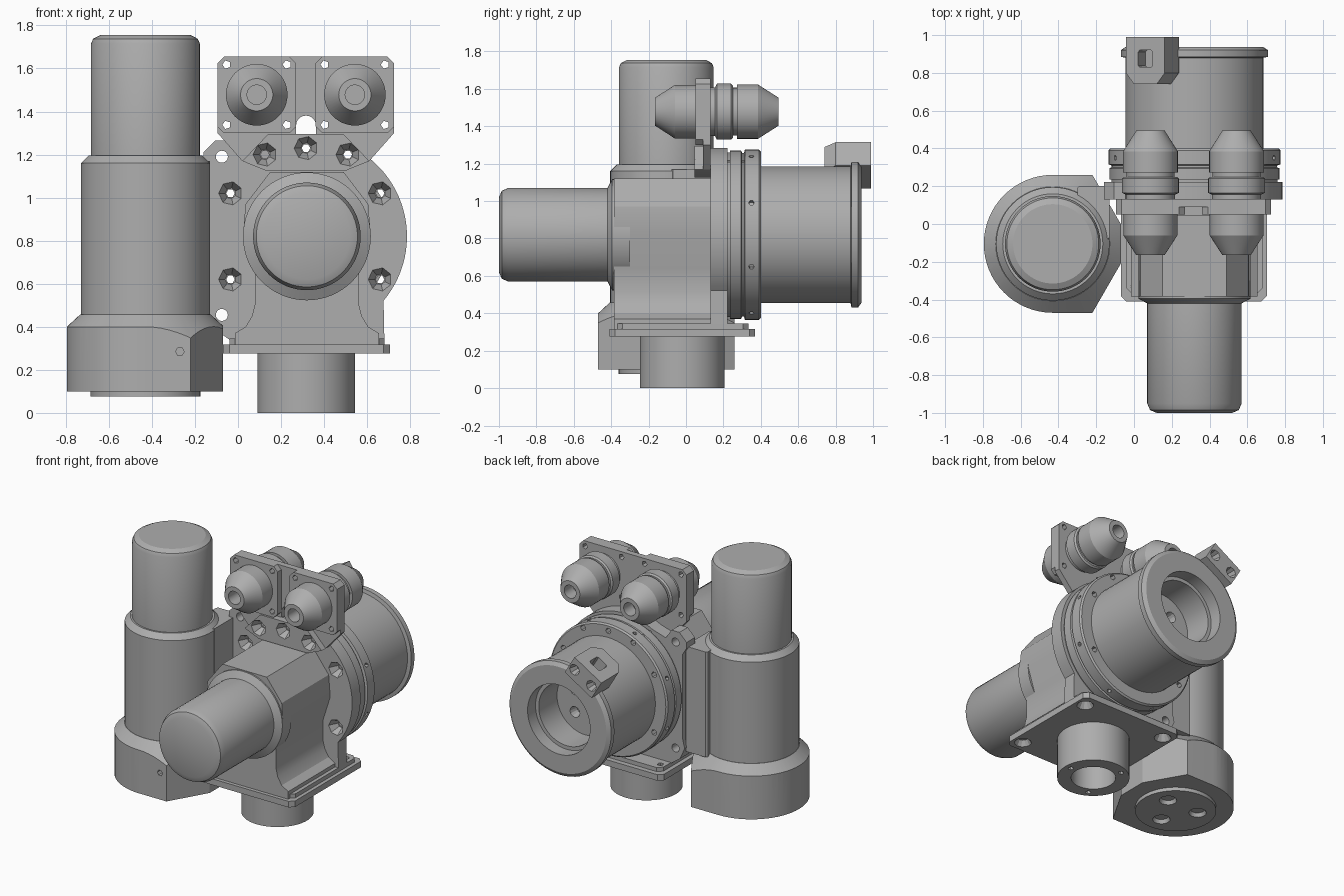
import bpy, bmesh, math
from mathutils import Matrix, Vector

if "Cube" in bpy.data.objects:
    bpy.data.objects.remove(bpy.data.objects["Cube"])

grey = bpy.data.materials.new("machined grey")
grey.use_nodes = True
grey.diffuse_color = (0.42, 0.42, 0.42, 1)
grey.node_tree.nodes["Principled BSDF"].inputs["Base Color"].default_value = grey.diffuse_color

UP, DOWN, BACK, FRONT = (0, 0, 1), (0, 0, -1), (0, 1, 0), (0, -1, 0)
CX, CZ = 0.32, 0.82            # main horizontal axis
TX, TY = -0.43, -0.105         # side tower axis
parts = []


def finish(name, bm, matrix):
    bmesh.ops.recalc_face_normals(bm, faces=bm.faces)
    bm.transform(matrix)
    mesh = bpy.data.meshes.new(name)
    bm.to_mesh(mesh)
    bm.free()
    mesh.materials.append(grey)
    ob = bpy.data.objects.new(name, mesh)
    bpy.context.collection.objects.link(ob)
    parts.append(ob)
    return ob


def lathe(name, profile, origin, axis, sides=64):
    """Turn (radius, height) points around an axis."""
    bm = bmesh.new()
    rings = []
    for r, h in profile:
        count = sides if r > 0 else 1
        rings.append([bm.verts.new((r * math.cos(2 * math.pi * i / sides),
                                    r * math.sin(2 * math.pi * i / sides), h))
                      for i in range(count)])
    for a, b in zip(rings, rings[1:]):
        for i in range(sides):
            j = (i + 1) % sides
            quad = [a[i % len(a)], a[j % len(a)], b[j % len(b)], b[i % len(b)]]
            bm.faces.new(list(dict.fromkeys(quad)))
    turn = Vector(axis).to_track_quat('Z', 'Y').to_matrix().to_4x4()
    return finish(name, bm, Matrix.Translation(origin) @ turn)


def prism(name, points, low, high, along='Z', matrix=Matrix()):
    """Extrude an outline: (x, y) along z, or (x, z) along y."""
    bm = bmesh.new()
    place = (lambda p, h: (p[0], p[1], h)) if along == 'Z' else (lambda p, h: (p[0], h, p[1]))
    face = bm.faces.new([bm.verts.new(place(p, low)) for p in points])
    new = bmesh.ops.extrude_face_region(bm, geom=[face])["geom"]
    shift = Vector(place((0, 0), high - low))
    bmesh.ops.translate(bm, vec=shift, verts=[v for v in new if isinstance(v, bmesh.types.BMVert)])
    return finish(name, bm, matrix)


def plate(x0, x1, y0, y1, c=0.03):
    """Rectangle outline with clipped corners."""
    return [(x0 + c, y0), (x1 - c, y0), (x1, y0 + c), (x1, y1 - c),
            (x1 - c, y1), (x0 + c, y1), (x0, y1 - c), (x0, y0 + c)]


def arc(cx, cy, r, start, end, steps):
    return [(cx + r * math.cos(math.radians(start + (end - start) * i / steps)),
             cy + r * math.sin(math.radians(start + (end - start) * i / steps)))
            for i in range(steps + 1)]


def boolean(targets, tool, mode='DIFFERENCE'):
    for ob in targets:
        mod = ob.modifiers.new("cut", 'BOOLEAN')
        mod.operation, mod.object, mod.solver = mode, tool, 'EXACT'
        bpy.context.view_layer.update()
        mesh = bpy.data.meshes.new_from_object(
            ob.evaluated_get(bpy.context.evaluated_depsgraph_get()))
        ob.modifiers.clear()
        ob.data = mesh
    parts.remove(tool)
    bpy.data.objects.remove(tool)


def sink(targets, at, axis, r1, r2, depth, sides=6):
    """Cut a straight or tapered hole."""
    boolean(targets, lathe("cutter", [(0, -0.01), (r1, -0.01), (r2, depth), (0, depth)],
                           at, axis, sides))


# Side tower: foot, body and cap
lathe("tower_body", [(0, 0.3), (0.3, 0.3), (0.3, 1.16), (0.265, 1.195), (0.253, 1.195),
                     (0.253, 1.715), (0.243, 1.738), (0.21, 1.755), (0, 1.755)], (TX, TY, 0), UP)
foot = prism("tower_foot", arc(TX, TY, 0.365, 90, 270, 32)
             + [(-0.22, -0.47), (-0.07, -0.21), (-0.07, 0), (-0.22, 0.26)], 0.1, 0.458)
boolean([foot], lathe("cutter", [(0, 0.05), (0.69, 0.05), (0.69, 0.1), (0.3, 0.46), (0, 0.46)],
                      (TX, TY, 0), UP), 'INTERSECT')
foot_disc = lathe("tower_foot_disc", [(0, 0.075), (0.255, 0.075), (0.255, 0.15), (0, 0.15)],
                  (TX, TY, 0), UP)
for x, y in arc(TX, TY, 0.14, 30, 270, 2):
    sink([foot_disc], (x, y, 0.075), UP, 0.06, 0.03, 0.06, 16)
sink([foot], (-0.27, -0.47, 0.285), BACK, 0.02, 0.02, 0.05)
prism("tower_mount", plate(-0.3, -0.13, -0.08, 0.2, 0.01), 0.44, 1.17)

# Front motor
lathe("front_motor", [(0, -1), (0.2, -1), (0.235, -0.985), (0.25, -0.95), (0.25, -0.42),
                      (0.297, -0.395), (0.297, -0.3), (0, -0.3)], (CX, 0, CZ), BACK)

# Gearbox housing, mirrored profile
side = [(0.17, 1.12), (0.285, 0.97), (0.297, 0.82), (0.24, 0.64), (0.24, 0.51),
        (0.255, 0.45), (0.285, 0.4), (0.335, 0.37), (0.335, 0.31)]
prism("gearbox_housing", [(CX + x, z) for x, z in side]
      + [(CX - x, z) for x, z in reversed(side)], -0.385, 0.16, 'Y')

# Base plates with corner screw holes, and outlet pipe
base = prism("base_plate", plate(-0.07, 0.705, -0.41, 0.37), 0.275, 0.317)
base_top = prism("base_step", plate(-0.04, 0.68, -0.37, 0.335), 0.316, 0.345)
for x in (0.0, 0.635):
    for y in (-0.33, 0.28):
        sink([base, base_top], (x, y, 0.275), UP, 0.06, 0.022, 0.05, 12)
        sink([base, base_top], (x, y, 0.3), UP, 0.02, 0.02, 0.1)
pipe = lathe("outlet_pipe", [(0, 0.2), (0.14, 0.2), (0.14, 0), (0.227, 0),
                             (0.227, 0.29), (0, 0.29)], (0.317, -0.02, 0), UP)
for x, y in arc(0.317, -0.02, 0.185, 0, 240, 2):
    sink([pipe], (x, y, 0), UP, 0.018, 0.018, 0.04)

# Mounting flange with tabs on the tower side
flange = prism("mounting_flange", arc(CX, CZ, 0.465, -40, 118, 40)
               + [(-0.0, 1.2), (-0.045, 1.265), (-0.105, 1.265), (-0.16, 1.21), (-0.16, 1.17),
                  (-0.13, 1.12), (-0.13, 0.53), (-0.145, 0.47), (-0.11, 0.39), (-0.04, 0.34),
                  (0.68, 0.34)], 0.13, 0.222, 'Y')
for z in (1.19, 0.455):
    sink([flange], (-0.075, 0.13, z), BACK, 0.028, 0.028, 0.2, 16)

# Clamping rings
rings = lathe("clamp_rings", [(0, 0.2), (0.44, 0.2), (0.44, 0.235), (0.45, 0.235), (0.45, 0.295),
                              (0.438, 0.3), (0.438, 0.31), (0.455, 0.315), (0.455, 0.39),
                              (0.445, 0.4), (0, 0.4)], (CX, 0, CZ), BACK)
for x, z in arc(CX, CZ, 0.46, 22, 338, 7):
    sink([rings], (x, 0.35, z), (CX - x, 0, CZ - z), 0.015, 0.015, 0.03)

# Rear barrel with stepped bore
barrel = lathe("rear_barrel", [(0, 0.39), (0.365, 0.39), (0.365, 0.88), (0.39, 0.885),
                               (0.39, 0.92), (0.365, 0.937), (0.24, 0.937), (0.24, 0.85),
                               (0.215, 0.85), (0.215, 0.65), (0, 0.65)], (CX, 0, CZ), BACK)
for x, z in arc(CX, CZ, 0.11, 45, 315, 3):
    sink([barrel], (x, 0.65, z), FRONT, 0.04, 0.025, 0.06, 12)

# Tilted clamp block on the barrel rim
tilt = Matrix.Translation((CX, 0, CZ)) @ Matrix.Rotation(math.radians(-31), 4, 'Y')
block = prism("rim_clamp", [(-0.12, 0.8), (-0.07, 0.74), (0.07, 0.74), (0.12, 0.8),
                            (0.12, 0.99), (-0.12, 0.99)], 0.36, 0.505, matrix=tilt)
boolean([block], prism("cutter", plate(-0.045, 0.045, 0.83, 0.92, 0.01), 0.43, 0.6, matrix=tilt))
for t in (-0.075, 0.075):
    sink([block], tilt @ Vector((t, 0.99, 0.43)), FRONT, 0.04, 0.025, 0.06, 8)

# Connector bracket with arched window
bracket = prism("connector_bracket", [
    (-0.095, 1.3), (0.02, 1.17), (0.13, 1.125), (0.5, 1.125), (0.61, 1.17), (0.725, 1.3),
    (0.725, 1.625), (0.695, 1.655), (-0.065, 1.655), (-0.095, 1.625)], 0.09, 0.132, 'Y')
boolean([bracket], prism("cutter", [(0.27, 1.29), (0.362, 1.29)]
                         + arc(0.316, 1.335, 0.046, 0, 180, 10), 0, 0.2, 'Y'))
neck = prism("bracket_neck", [(0.02, 1.17), (0.13, 1.125), (0.5, 1.125), (0.61, 1.17),
                              (0.49, 1.295), (0.14, 1.295)], 0.045, 0.095, 'Y')

# Flange screws: upper ones start at the neck, the rest at the flange
screws = [(-0.035, 1.02), (0.66, 1.02), (0.66, 0.62), (-0.035, 0.62),
          (0.125, 1.2), (0.51, 1.2), (0.316, 1.23)]
for x, z in screws:
    upper = z > 1.1
    sink([neck, bracket] if upper else [flange], (x, 0.045 if upper else 0.13, z),
         BACK, 0.06, 0.025, 0.06, 7)
    sink([neck, bracket, flange, rings], (x, 0, z), BACK, 0.02, 0.02, 0.5)

# Pair of cable connectors on square plates
front = [(0, 0.06), (0.143, 0.06), (0.143, -0.06), (0.075, -0.165), (0.045, -0.165),
         (0.045, -0.05), (0, -0.05)]
rear = [(0, 0.12), (0.13, 0.12), (0.13, 0.155), (0.15, 0.165), (0.15, 0.24), (0.14, 0.25),
        (0.128, 0.25), (0.128, 0.272), (0.145, 0.272), (0.145, 0.385), (0.075, 0.495),
        (0.045, 0.495), (0.045, 0.4), (0, 0.4)]
for label, x in (("right", 0.087), ("left", 0.543)):
    face = prism(label + "_connector_plate", plate(x - 0.182, x + 0.182, 1.3, 1.655), 0.05, 0.091, 'Y')
    for dx in (-0.14, 0.14):
        for dz in (-0.14, 0.14):
            sink([face, bracket], (x + dx, 0, 1.478 + dz), BACK, 0.02, 0.02, 0.2, 5)
    lathe(label + "_connector_front", front, (x, 0, 1.478), BACK, 48)
    lathe(label + "_connector_rear", rear, (x, 0, 1.478), BACK, 48)

# Smooth round surfaces, keep machined edges crisp
for ob in bpy.context.view_layer.objects:
    ob.select_set(ob in parts)
bpy.context.view_layer.objects.active = parts[0]
bpy.ops.object.shade_smooth_by_angle(angle=math.radians(25))
